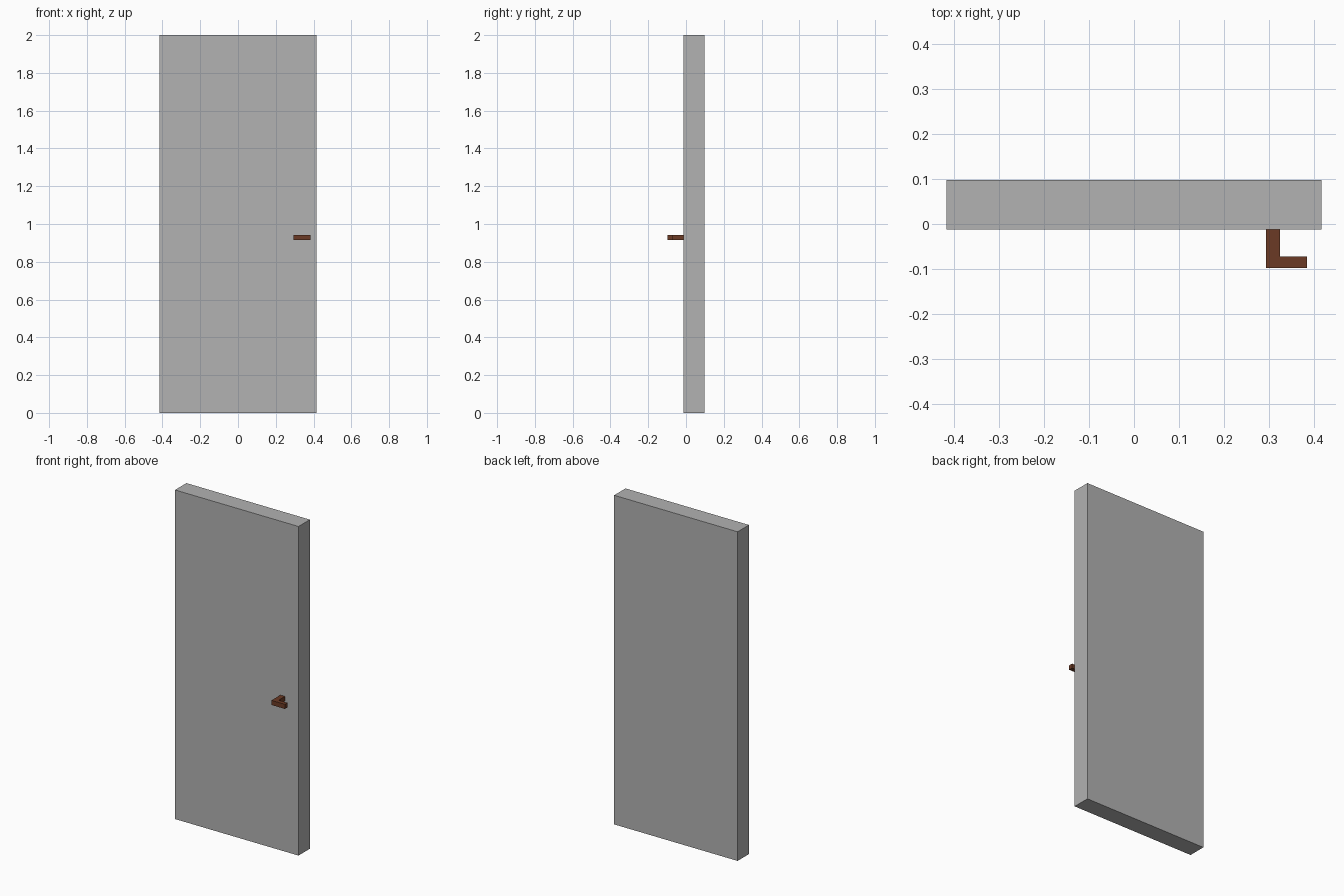
import bpy
import bmesh

cube = bpy.data.objects.get("Cube")
if cube:
    bpy.data.objects.remove(cube, do_unlink=True)


def make_material(name, rgb):
    mat = bpy.data.materials.new(name)
    mat.use_nodes = True
    colour = (*rgb, 1.0)
    mat.diffuse_color = colour
    mat.node_tree.nodes["Principled BSDF"].inputs["Base Color"].default_value = colour
    return mat


def extrude_profile(name, outline, bottom, top, mat):
    """Raise a flat outline in x and y from bottom to top."""
    bm = bmesh.new()
    face = bm.faces.new([bm.verts.new((x, y, bottom)) for x, y in outline])
    result = bmesh.ops.extrude_face_region(bm, geom=[face])
    raised = [v for v in result["geom"] if isinstance(v, bmesh.types.BMVert)]
    bmesh.ops.translate(bm, verts=raised, vec=(0, 0, top - bottom))
    bmesh.ops.recalc_face_normals(bm, faces=bm.faces)
    mesh = bpy.data.meshes.new(name)
    bm.to_mesh(mesh)
    bm.free()
    mesh.materials.append(mat)
    obj = bpy.data.objects.new(name, mesh)
    bpy.context.collection.objects.link(obj)
    return obj


grey = make_material("door grey", (0.445, 0.445, 0.445))
brown = make_material("handle brown", (0.147, 0.042, 0.018))

half_width, front, back = 0.415, -0.012, 0.097

# Door panel
panel = [(-half_width, front), (half_width, front), (half_width, back), (-half_width, back)]
extrude_profile("door_panel", panel, 0, 2, grey)

# L-shaped handle: a post out of the door and a grip towards its edge
post_left, post_right, grip_end = 0.293, 0.324, 0.383
grip_front, grip_back = -0.097, -0.072
handle = [
    (post_left, front), (post_left, grip_front), (grip_end, grip_front),
    (grip_end, grip_back), (post_right, grip_back), (post_right, front),
]
extrude_profile("door_handle", handle, 0.915, 0.943, brown)
